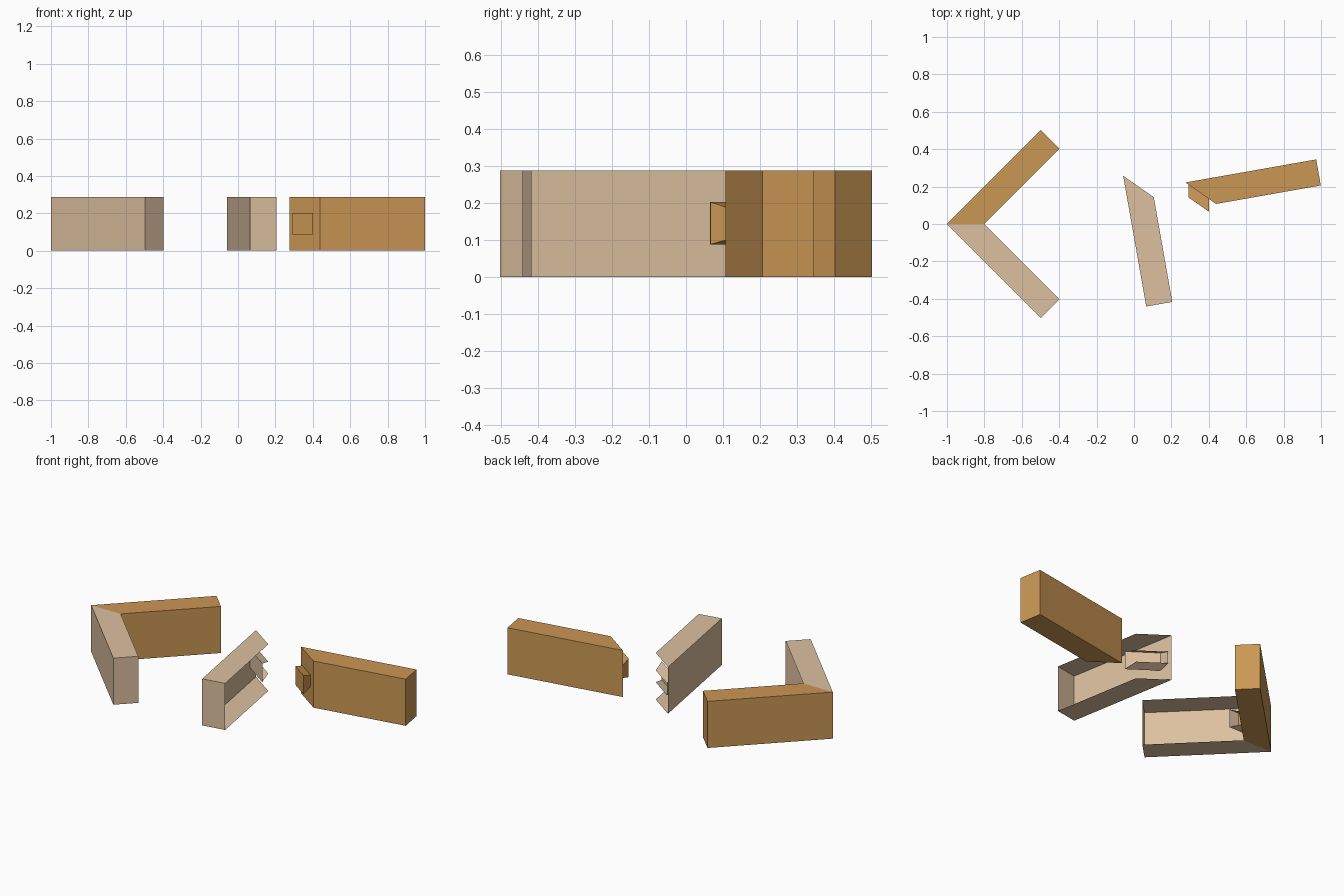
import bpy, bmesh
from math import radians

if "Cube" in bpy.data.objects:
    bpy.data.objects.remove(bpy.data.objects["Cube"], do_unlink=True)

HEIGHT = 0.287
WIDTH = 0.2            # length of the mitre line
REACH = 0.502          # outer edge run in x and in y
DEPTH = 0.056          # tenon depth square to the mitre
SLANT = 0.039          # sideways lean of the tenon
BASE = (0.107, 0.18)   # tenon bottom and top at the mitre
TIP = (0.088, 0.202)   # flared tenon bottom and top at its tip


def material(name, color):
    mat = bpy.data.materials.new(name)
    mat.use_nodes = True
    mat.diffuse_color = color
    mat.node_tree.nodes["Principled BSDF"].inputs["Base Color"].default_value = color
    return mat


brown = material("brown wood", (0.60, 0.31, 0.09, 1))
tan = material("tan wood", (0.72, 0.53, 0.35, 1))


def face(bm, points):
    bm.faces.new([bm.verts.new(p) for p in points])


def wall(bm, a, b, za, zb):
    """Upright quad from a to b, each with its own bottom and top."""
    face(bm, [(*a, za[0]), (*b, zb[0]), (*b, zb[1]), (*a, za[1])])


def caps(bm, outline, spans):
    """Bottom and top faces of a counter-clockwise outline."""
    face(bm, [(*p, s[0]) for p, s in zip(outline, spans)][::-1])
    face(bm, [(*p, s[1]) for p, s in zip(outline, spans)])


def finish(bm, name, mat, place, turn):
    bmesh.ops.remove_doubles(bm, verts=bm.verts[:], dist=0.0001)
    mesh = bpy.data.meshes.new(name)
    bm.to_mesh(mesh)
    bm.free()
    mesh.materials.append(mat)
    obj = bpy.data.objects.new(name, mesh)
    obj.location = (*place, 0)
    obj.rotation_euler.z = radians(turn)
    bpy.context.collection.objects.link(obj)


def arm_outline(side):
    """Mitred arm running at 45 degrees; side is +1 back, -1 front."""
    half = WIDTH / 2
    pts = [(0, 0), (WIDTH, 0), (REACH + half, side * (REACH - half)),
           (REACH, side * REACH)]
    return pts if side > 0 else [pts[0], pts[3], pts[2], pts[1]]


full = (0, HEIGHT)


def tenon_arm(name, place, turn):
    bm = bmesh.new()
    outline = arm_outline(1)
    caps(bm, outline, [full] * 4)
    for i in range(4):
        wall(bm, outline[i], outline[(i + 1) % 4], full, full)
    # Slanted, flared tenon on the mitre
    left, right = 0.02, 0.153
    plan = [(left, 0), (left + SLANT, -DEPTH), (right + SLANT, -DEPTH), (right, 0)]
    spans = [BASE, TIP, TIP, BASE]
    caps(bm, plan, spans)
    for i in range(3):
        wall(bm, plan[i], plan[i + 1], spans[i], spans[i + 1])
    finish(bm, name, brown, place, turn)


def mortise_arm(name, place, turn):
    bm = bmesh.new()
    outline = arm_outline(-1)
    caps(bm, outline, [full] * 4)
    # Outer side and square end; the mitre and inner side are open
    for i in range(2):
        wall(bm, outline[i], outline[i + 1], full, full)
    # Slot lining, running out to the inner side
    base, tip = (0.02, 0), (0.02 + SLANT, -DEPTH)
    mouth, corner = (WIDTH + DEPTH, -DEPTH), (WIDTH, 0)
    wall(bm, mouth, tip, TIP, TIP)
    wall(bm, tip, base, TIP, BASE)
    plan = [corner, mouth, tip, base]
    caps(bm, plan, [BASE, TIP, TIP, BASE])
    finish(bm, name, tan, place, turn)


# Closed joint
tenon_arm("joined_tenon_arm", (-1, 0), 0)
mortise_arm("joined_mortise_arm", (-1, 0), 0)

# Same joint pulled apart
tenon_arm("separate_tenon_arm", (0.275, 0.222), -35)
mortise_arm("separate_mortise_arm", (-0.058, 0.258), -35)
